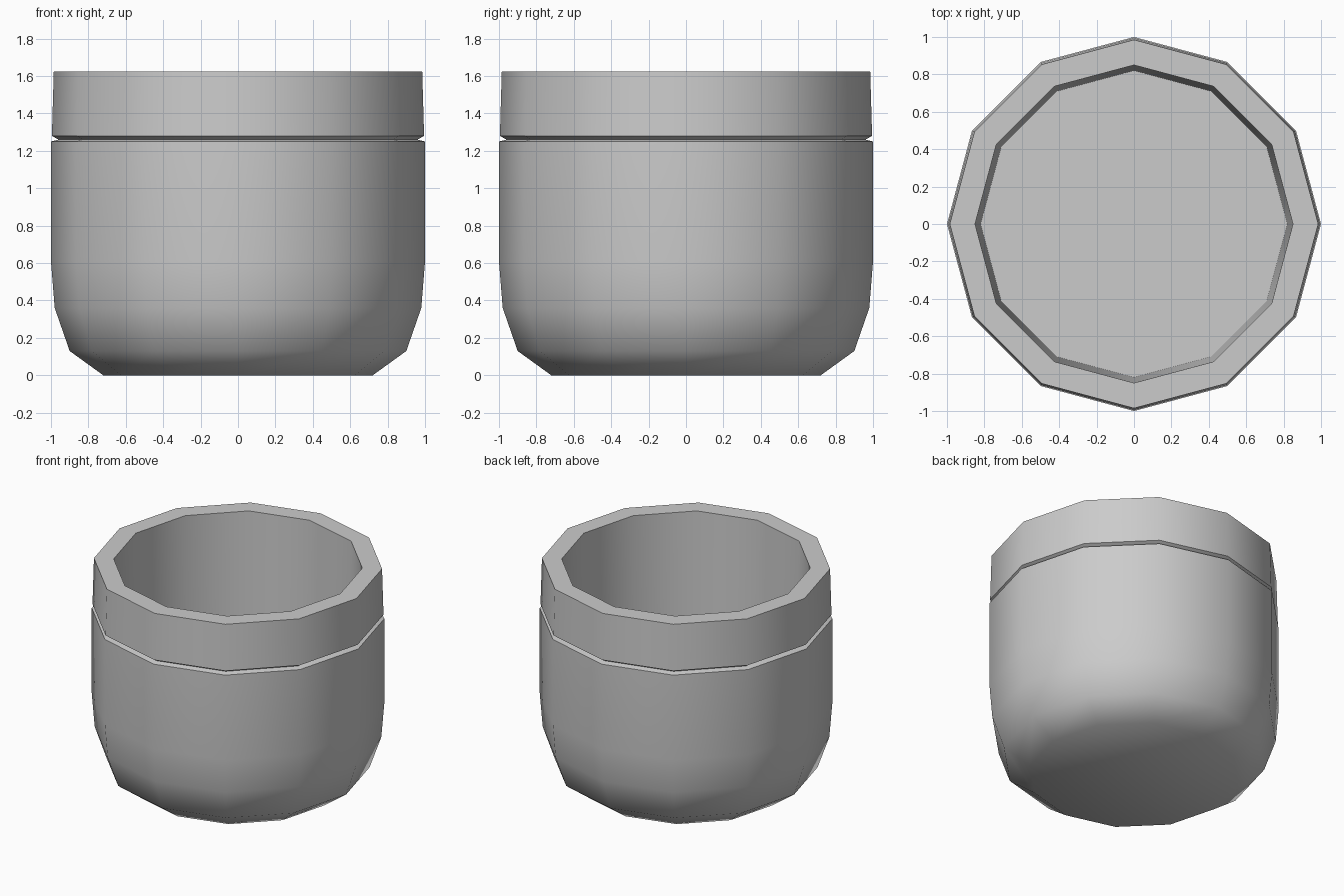
import bpy, bmesh, math

if "Cube" in bpy.data.objects:
    bpy.data.objects.remove(bpy.data.objects["Cube"])

SIDES = 12

# Cross-section (radius, height): outside from base to rim, then down the inside
profile = [
    (0.72, 0.0), (0.90, 0.13), (0.98, 0.36), (1.0, 0.61), (1.0, 1.25),  # body
    (0.96, 1.26),                                                       # groove
    (0.995, 1.28), (0.985, 1.625),                                      # collar
    (0.85, 1.625), (0.82, 0.16),                                        # inside wall
]

# Twelve-sided pot lathed from the profile
bm = bmesh.new()
rings = []
for r, z in profile:
    rings.append([bm.verts.new((r * math.cos(2 * math.pi * i / SIDES),
                                r * math.sin(2 * math.pi * i / SIDES), z))
                  for i in range(SIDES)])
for low, high in zip(rings, rings[1:]):
    for i in range(SIDES):
        j = (i + 1) % SIDES
        bm.faces.new((low[i], low[j], high[j], high[i]))

# Underside and inside floor
bm.faces.new(list(reversed(rings[0])))
bm.faces.new(rings[-1])
bmesh.ops.recalc_face_normals(bm, faces=bm.faces)

mesh = bpy.data.meshes.new("pot")
bm.to_mesh(mesh)
bm.free()
pot = bpy.data.objects.new("pot", mesh)
bpy.context.collection.objects.link(pot)

# Smooth walls with crisp groove and rim
bpy.context.view_layer.objects.active = pot
pot.select_set(True)
bpy.ops.object.shade_smooth_by_angle(angle=math.radians(40))
